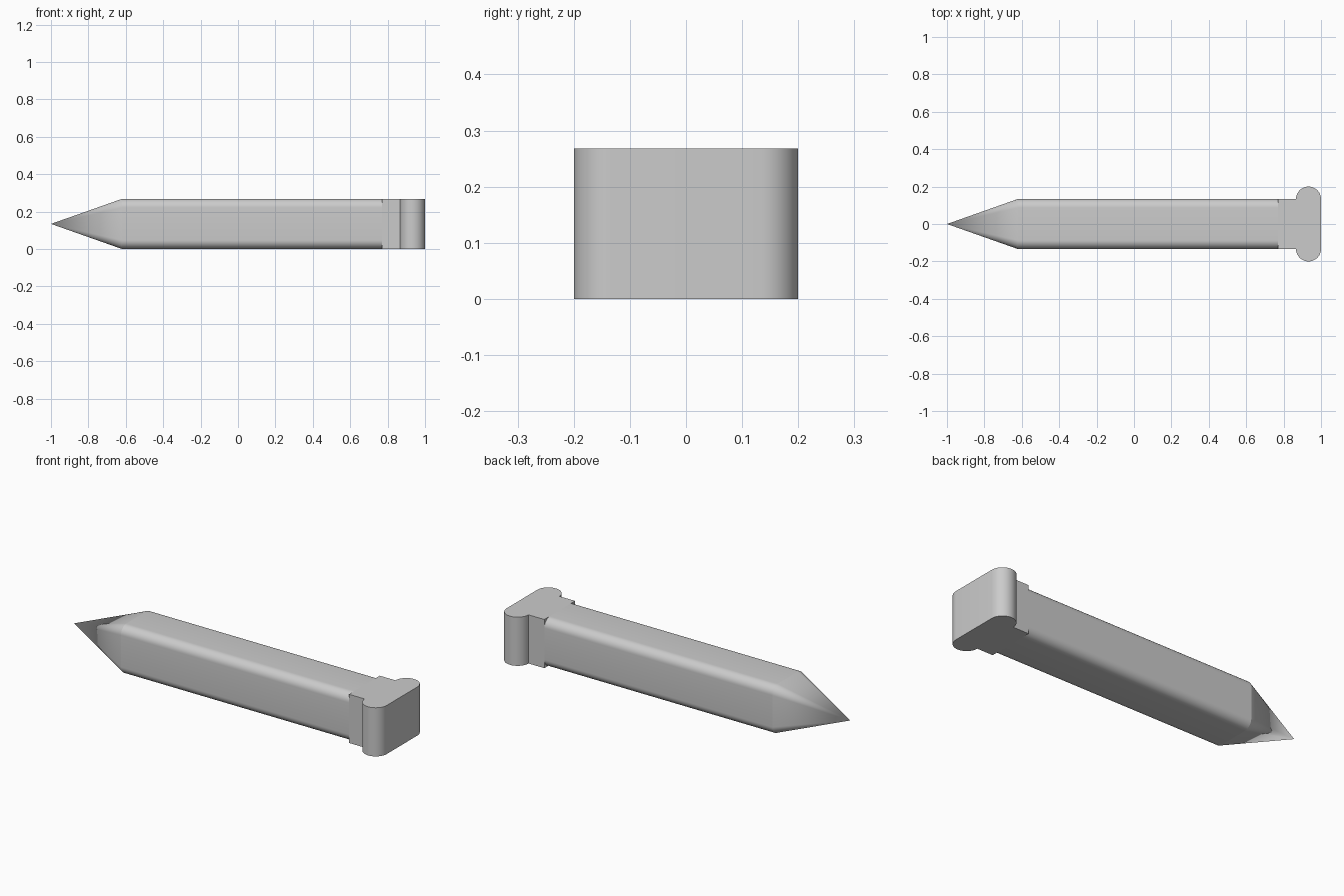
import bpy
import bmesh
from math import cos, sin, pi, radians

cube = bpy.data.objects.get("Cube")
if cube:
    bpy.data.objects.remove(cube, do_unlink=True)

HALF = 0.134      # half thickness of the spike
CORNER = 0.047    # rounding of the shaft's long edges
HEAD_R = 0.067    # rounding of the head's ends
STEPS = 10

grey = bpy.data.materials.new("plain grey")
grey.use_nodes = True
colour = (0.6, 0.6, 0.6, 1)
grey.diffuse_color = colour
grey.node_tree.nodes["Principled BSDF"].inputs["Base Color"].default_value = colour


def rounded_rect(half_a, half_b, radius):
    """Outline of a rectangle with rounded corners, anticlockwise."""
    points = []
    corners = [(1, 1), (-1, 1), (-1, -1), (1, -1)]
    for quarter, (sa, sb) in enumerate(corners):
        for i in range(STEPS + 1):
            t = (quarter + i / STEPS) * pi / 2
            p = (sa * (half_a - radius) + radius * cos(t),
                 sb * (half_b - radius) + radius * sin(t))
            points.append(p)
    return points


def finish(name, bm):
    bmesh.ops.remove_doubles(bm, verts=bm.verts, dist=1e-5)
    bmesh.ops.recalc_face_normals(bm, faces=bm.faces)
    mesh = bpy.data.meshes.new(name)
    bm.to_mesh(mesh)
    bm.free()
    mesh.materials.append(grey)
    obj = bpy.data.objects.new(name, mesh)
    bpy.context.collection.objects.link(obj)
    bpy.ops.object.select_all(action="DESELECT")
    obj.select_set(True)
    bpy.context.view_layer.objects.active = obj
    bpy.ops.object.shade_smooth_by_angle(angle=radians(15))
    return obj


def bridge(bm, a, b):
    for i in range(len(a)):
        j = (i + 1) % len(a)
        bm.faces.new((a[i], a[j], b[j], b[i]))


# Shaft with rounded long edges, tapering to a point
bm = bmesh.new()
outline = rounded_rect(HALF, HALF, CORNER)
collar_end, shoulder = [
    [bm.verts.new((x, y, z + HALF)) for y, z in outline] for x in (0.77, -0.62)]
tip = bm.verts.new((-1, 0, HALF))
bm.faces.new(collar_end)
bridge(bm, collar_end, shoulder)
for i in range(len(shoulder)):
    bm.faces.new((shoulder[i], shoulder[(i + 1) % len(shoulder)], tip))
finish("pointed_shaft", bm)

# Square collar and crosswise round-ended head, one solid outline
bm = bmesh.new()
head_x = 1 - HEAD_R
outline = [(head_x + x, y) for x, y in rounded_rect(HEAD_R, 0.2, HEAD_R)]
# The collar replaces the inner side of the head between its two roots
root_x = head_x - (HEAD_R ** 2 - (HALF - (0.2 - HEAD_R)) ** 2) ** 0.5
kept = [p for p in outline if p[0] > root_x + 0.0005 or abs(p[1]) > HALF + 0.001]
upper = max(i for i, p in enumerate(kept) if p[1] > 0 and p[0] < head_x)
collar = [(root_x, HALF), (0.77, HALF), (0.77, -HALF), (root_x, -HALF)]
profile = kept[:upper + 1] + collar + kept[upper + 1:]
lower, top = [[bm.verts.new((x, y, z)) for x, y in profile] for z in (0, 2 * HALF)]
bm.faces.new(lower)
bm.faces.new(top)
bridge(bm, lower, top)
finish("collar_and_head", bm)
